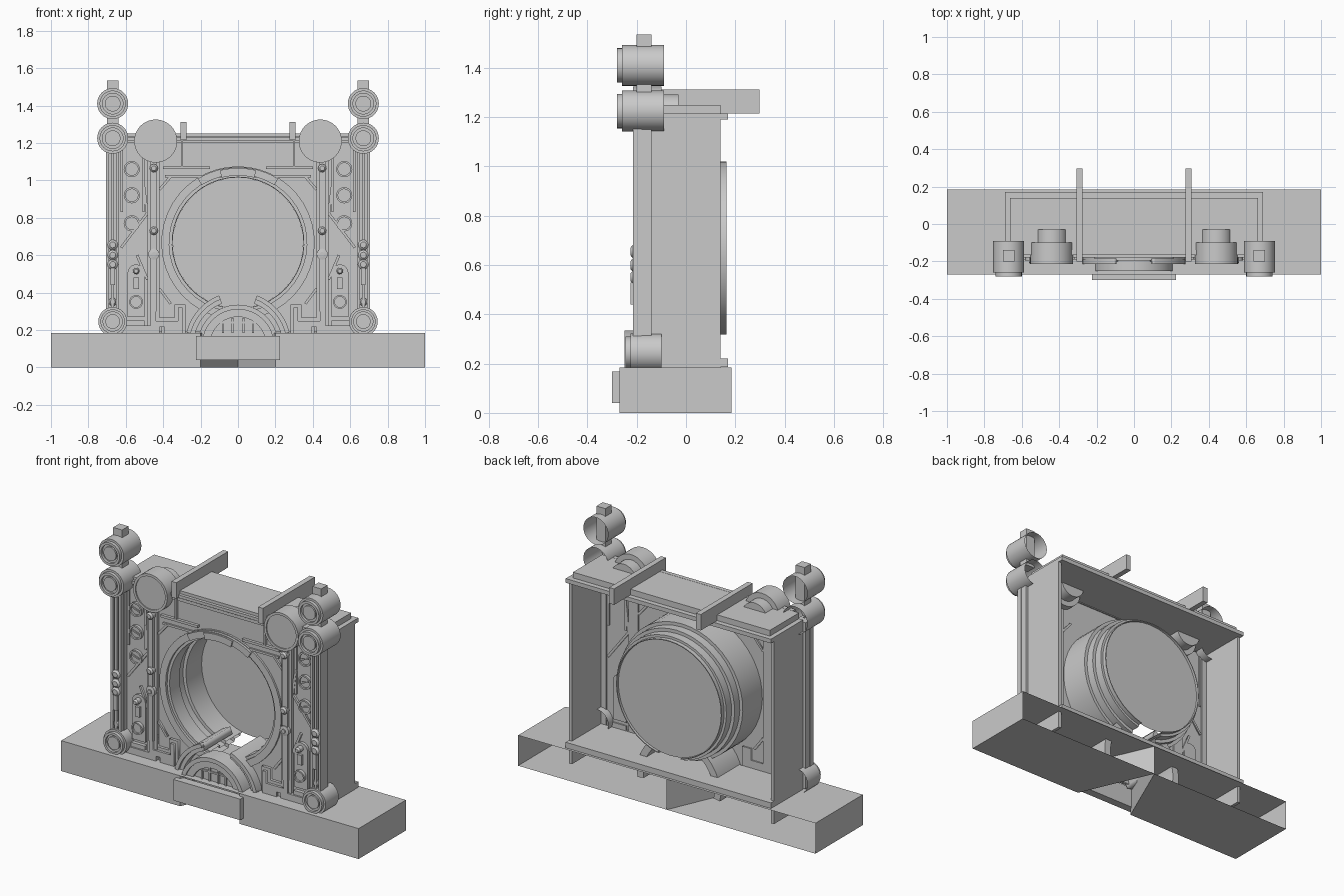
import bpy, bmesh
from math import sin, cos, radians

if "Cube" in bpy.data.objects:
    bpy.data.objects.remove(bpy.data.objects["Cube"])

stone = bpy.data.materials.new("stone_grey")
stone.use_nodes = True
GREY = (0.59, 0.59, 0.59, 1)
stone.diffuse_color = GREY
stone.node_tree.nodes["Principled BSDF"].inputs["Base Color"].default_value = GREY
SIDES = (("left", 1), ("right", -1))


def add(name, mesh):
    mesh.materials.clear()
    mesh.materials.append(stone)
    ob = bpy.data.objects.new(name, mesh)
    bpy.context.scene.collection.objects.link(ob)
    return ob


def from_bm(name, bm):
    bmesh.ops.recalc_face_normals(bm, faces=bm.faces)
    mesh = bpy.data.meshes.new(name)
    bm.to_mesh(mesh)
    bm.free()
    return add(name, mesh)


def box(name, x0, x1, y0, y1, z0, z1):
    bm = bmesh.new()
    bmesh.ops.create_cube(bm, size=1)
    for v in bm.verts:
        v.co = ((x0 + x1) / 2 + v.co.x * abs(x1 - x0),
                (y0 + y1) / 2 + v.co.y * (y1 - y0),
                (z0 + z1) / 2 + v.co.z * (z1 - z0))
    return from_bm(name, bm)


def sheets(name, quads):
    bm = bmesh.new()
    for q in quads:
        bm.faces.new([bm.verts.new(p) for p in q])
    bmesh.ops.remove_doubles(bm, verts=bm.verts, dist=0.0001)
    return from_bm(name, bm)


def lathe(name, x, z, profile, a0=0, a1=360, n=32):
    """Turn (radius, y) points about an axis that runs front to back."""
    bm = bmesh.new()
    rows = []
    for i in range(n + 1):
        a = radians(a0 + (a1 - a0) * i / n)
        rows.append([bm.verts.new((x + r * cos(a), y, z + r * sin(a))) for r, y in profile])
    for p, q in zip(rows, rows[1:]):
        for k in range(len(profile) - 1):
            bm.faces.new((p[k], p[k + 1], q[k + 1], q[k]))
    bmesh.ops.remove_doubles(bm, verts=bm.verts, dist=0.0001)
    ob = from_bm(name, bm)
    ob.data.shade_smooth()
    ob.data.set_sharp_from_angle(angle=radians(32))
    return ob


def plate(name, outlines, y0, y1):
    """Extrude (x, z) outlines from y0 to y1; inner outlines become holes."""
    cu = bpy.data.curves.new(name, "CURVE")
    cu.dimensions, cu.fill_mode, cu.extrude = "2D", "BOTH", (y1 - y0) / 2
    for pts in outlines:
        sp = cu.splines.new("POLY")
        sp.points.add(len(pts) - 1)
        for p, (x, z) in zip(sp.points, pts):
            p.co = (x, z, 0, 1)
        sp.use_cyclic_u = True
    tmp = bpy.data.objects.new(name + "_curve", cu)
    bpy.context.scene.collection.objects.link(tmp)
    deps = bpy.context.evaluated_depsgraph_get()
    mesh = bpy.data.meshes.new_from_object(tmp.evaluated_get(deps))
    bpy.data.objects.remove(tmp)
    for v in mesh.vertices:
        x, z, d = v.co
        v.co = (x, (y0 + y1) / 2 - d, z)
    mesh.update()
    return add(name, mesh)


def arc(cz, r, a0, a1, n=24, cx=0):
    return [(cx + r * cos(radians(a0 + (a1 - a0) * i / n)),
             cz + r * sin(radians(a0 + (a1 - a0) * i / n))) for i in range(n + 1)]


def band(cz, r0, r1, a0, a1, n=24):
    return arc(cz, r1, a0, a1, n) + arc(cz, r0, a1, a0, n)


def strip(name, x0, z0, x1, z1, w, y0, y1):
    length = ((x1 - x0) ** 2 + (z1 - z0) ** 2) ** 0.5
    dx, dz = -(z1 - z0) / length * w / 2, (x1 - x0) / length * w / 2
    plate(name, [[(x0 + dx, z0 + dz), (x1 + dx, z1 + dz), (x1 - dx, z1 - dz), (x0 - dx, z0 - dz)]], y0, y1)


# Base: a shell open behind, with a wedge notch in front
F, B, T = -0.27, 0.185, 0.185
quads = [((-1, F, T), (1, F, T), (1, B, T), (-1, B, T))]
for _, s in SIDES:
    quads.append(((s, F, 0), (s, B, 0), (s, B, T), (s, F, T)))
    quads.append(((s * 0.2, F, 0), (s, F, 0), (s, F, T), (s * 0.2, F, T)))
    quads.append(((s * 0.2, F, 0), (0, B, 0), (0, B, T), (s * 0.2, F, T)))
    quads.append(((s * 0.2, F, 0), (s, F, 0), (s, B, 0), (0, B, 0)))
sheets("base_shell", quads)
box("front_step", -0.225, 0.225, -0.3, -0.25, 0.04, 0.168)

# Casing: plinth, roof, front wall with round opening
CZ = 0.665
box("plinth", -0.69, 0.69, -0.14, 0.17, 0.186, 0.22)
box("roof_lower", -0.69, 0.69, -0.14, 0.17, 1.19, 1.215)
box("roof_upper", -0.662, 0.662, -0.14, 0.14, 1.215, 1.25)
plate("front_wall", [[(-0.69, 0.19), (0.69, 0.19), (0.69, 1.19), (-0.69, 1.19)],
                     arc(CZ, 0.4, 0, 354, 59)], -0.158, -0.148)
for z, d in ((1.195, 0.165), (1.222, 0.18), (1.242, 0.165)):
    box("header_rail", -0.62, 0.62, -d, -0.14, z - 0.009, z + 0.009)

# Round tunnel with a gap at the bottom, closed by a disc at the back
lathe("tunnel", 0, CZ, [(0.35, 0.165), (0.35, 0), (0.37, 0), (0.37, -0.06), (0.352, -0.06),
                        (0.352, -0.155), (0.368, -0.155), (0.368, -0.17), (0.41, -0.17),
                        (0.41, 0.04), (0.39, 0.04), (0.39, 0.09), (0.37, 0.09),
                        (0.37, 0.14), (0.355, 0.14), (0.355, 0.165), (0.35, 0.165)],
      -77, 257, 40)
lathe("back_disc", 0, CZ, [(0, 0.15), (0.35, 0.15)], n=40)
plate("keystone_band", [band(CZ, 0.365, 0.405, 58, 122)], -0.185, -0.165)
plate("keystone_cap", [band(CZ, 0.36, 0.4, 76, 104)], -0.195, -0.165)

# Low arch with fan window
AZ = 0.12
plate("arch_band", [band(AZ, 0.15, 0.215, 10, 170)], -0.24, -0.14)
plate("arch_moulding", [band(AZ, 0.19, 0.215, 10, 170)], -0.25, -0.2)
plate("fan_pane", [arc(AZ, 0.16, 15, 165)], -0.225, -0.215)
for x, top in ((-0.08, 0.24), (-0.03, 0.265), (0.03, 0.265), (0.08, 0.24)):
    box("fan_bar", x - 0.005, x + 0.005, -0.235, -0.21, T, top)
box("fan_crossbar", -0.1, 0.1, -0.232, -0.21, 0.235, 0.245)

DRUM = [(0.083, -0.09), (0.083, -0.26), (0.07, -0.26), (0.07, -0.28), (0.055, -0.28),
        (0.055, -0.265), (0.042, -0.265), (0.042, -0.275), (0, -0.275)]
ROUNDEL = [(0.043, -0.15), (0.043, -0.175), (0.033, -0.175), (0.033, -0.165), (0, -0.165)]
STUD = [(0.022, -0.15), (0.022, -0.205), (0.013, -0.215), (0, -0.215)]


def mirrored(side, s):
    def b(name, x0, x1, *rest):
        box(side + "_" + name, s * x0, s * x1, *rest)

    def p(name, pts, y0, y1):
        plate(side + "_" + name, [[(s * x, z) for x, z in pts]], y0, y1)

    def t(name, x, z, prof, **kw):
        lathe(side + "_" + name, s * x, z, prof, **kw)

    # Side wall, roof beam and the hanging frame beneath it
    b("wall", 0.67, 0.69, -0.14, 0.14, 0.08, 1.2)
    b("roof_beam", 0.275, 0.308, -0.2, 0.298, 1.215, 1.312)
    b("hanger", 0.293, 0.305, -0.175, -0.15, 1.06, 1.22)
    b("hanger_bar", 0.15, 0.4, -0.175, -0.15, 1.06, 1.075)
    b("hanger_lower_bar", 0.08, 0.39, -0.168, -0.15, 1.015, 1.028)

    # Outer pillar with ribs, drums and finial
    b("pillar", 0.635, 0.705, -0.19, -0.14, 0.19, 1.2)
    for x in (0.645, 0.672, 0.699):
        b("pillar_rib", x - 0.008, x + 0.008, -0.215, -0.18, 0.25, 1.2)
    t("upper_drum", 0.67, 1.41, DRUM)
    t("lower_drum", 0.67, 1.225, DRUM)
    t("foot_drum", 0.67, 0.245, [(r * 0.93, y + 0.035 if y < -0.1 else -0.1) for r, y in DRUM])
    b("finial", 0.64, 0.7, -0.2, -0.14, 1.29, 1.535)
    for z in (0.655, 0.6, 0.55):
        t("pillar_stud", 0.67, z, [(r * 1.25, y - 0.01) for r, y in STUD], n=12)
    b("stud_bar", 0.658, 0.682, -0.225, -0.18, 0.44, 0.53)
    t("pillar_button", 0.67, 0.35, STUD, n=12)

    # Large double drum
    t("large_drum", 0.44, 1.21, [(0, -0.03), (0.083, -0.03), (0.083, -0.1), (0.115, -0.1),
                                 (0.115, -0.215), (0.1, -0.215), (0.1, -0.208), (0, -0.208)], n=40)

    # Inner pillar and stepped foot
    b("inner_pillar", 0.42, 0.485, -0.18, -0.14, 0.2, 1.15)
    b("inner_pillar_face", 0.437, 0.468, -0.195, -0.17, 0.3, 1.12)
    for r, d in ((0, 0.175), (0.018, 0.19)):
        p("stepped_foot", [(0.485 - r, 0.34), (0.42 + r, 0.34), (0.42 + r, 0.267 - r),
                           (0.34 - r, 0.267 - r), (0.34 - r, 0.337 - r), (0.28 + r, 0.337 - r),
                           (0.28 + r, T), (0.41 - r, T), (0.41 - r, 0.215), (0.485 - r, 0.215)], -d, -0.14)
    t("inner_button", 0.45, 1.065, STUD, n=12)
    t("inner_button", 0.45, 0.73, STUD, n=12)
    t("inner_boss", 0.45, 0.605, [(0.03, -0.15), (0.03, -0.2), (0.012, -0.203), (0.012, -0.21), (0, -0.21)], n=16)

    # Outer panel: roundels, sloping brackets and plaque
    for z in (1.06, 0.92, 0.77):
        t("roundel", 0.568, z, ROUNDEL, n=24)
        strip(side + "_roundel_bar", s * 0.54, z - 0.01, s * 0.596, z + 0.01, 0.008, -0.172, -0.155)
    for x in (0.505, 0.622):
        b("panel_trim", x - 0.006, x + 0.006, -0.168, -0.14, 0.83, 1.18)
    for x0, z0, x1, z1 in ((0.48, 0.83, 0.625, 0.64), (0.485, 0.82, 0.505, 0.98), (0.485, 0.47, 0.54, 0.6),
                           (0.42, 0.95, 0.36, 1.02), (0.42, 0.42, 0.36, 0.34)):
        strip(side + "_bracket", s * x0, z0, s * x1, z1, 0.014, -0.17, -0.14)
    p("plaque", [(0.5, 0.27), (0.59, 0.27)] + arc(0.505, 0.045, 0, 180, 12, 0.545), -0.175, -0.14)
    t("plaque_disc", 0.545, 0.35, [(r * 0.85, y - 0.02) for r, y in ROUNDEL], n=20)
    b("plaque_slot", 0.53, 0.56, -0.19, -0.17, 0.42, 0.48)
    t("plaque_button", 0.545, 0.515, [(r * 0.8, y) for r, y in STUD], n=12)
    b("footing", 0.42, 0.62, -0.19, -0.14, T, 0.225)
    b("footing_top", 0.5, 0.62, -0.18, -0.14, 0.225, 0.25)

    # Curved arm beside the low arch, reaching deep into the tunnel
    plate(side + "_arch_arm", [[(s * x, z) for x, z in band(AZ, 0.237, 0.28, -8, 69)]], -0.2, 0.07)
    plate(side + "_arch_arm_rim", [[(s * x, z) for x, z in band(AZ, 0.26, 0.283, 14, 69)]], -0.215, -0.19)


for side, s in SIDES:
    mirrored(side, s)
